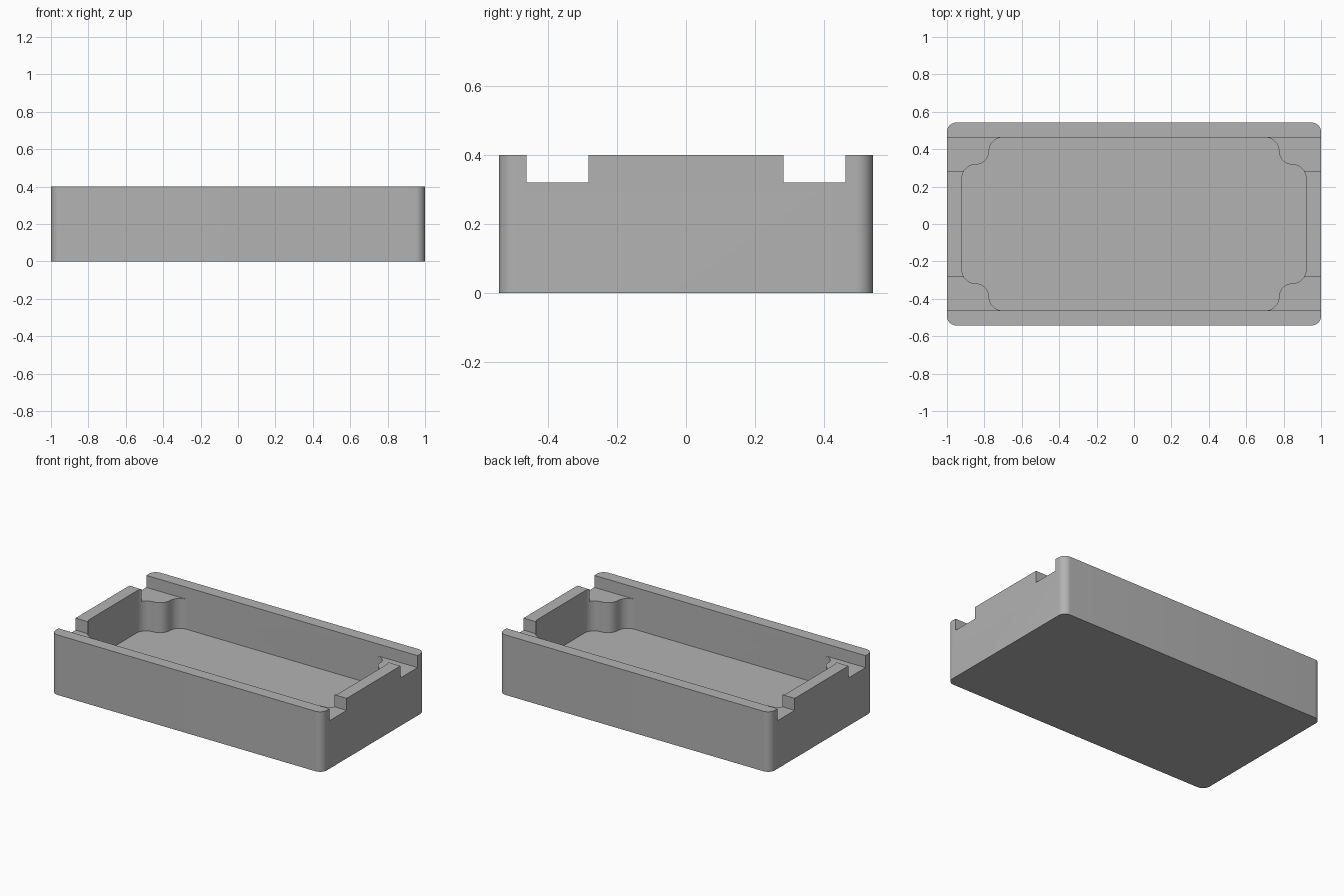
import bpy
import bmesh
from math import cos, sin, pi
from mathutils import Vector

old = bpy.data.objects.get("Cube")
if old:
    bpy.data.objects.remove(old, do_unlink=True)

HALF_X, HALF_Y, HEIGHT = 1.0, 0.5425, 0.4
CORNER = 0.05
IN_X, IN_Y, POST = 0.92, 0.4625, 0.0725   # cavity half sizes and corner arc radius
FLOOR, NOTCH_Z, NOTCH_IN = 0.12, 0.32, 0.283

grey = bpy.data.materials.new("plain_grey")
grey.use_nodes = True
colour = (0.45, 0.45, 0.45, 1)
grey.diffuse_color = colour
grey.node_tree.nodes["Principled BSDF"].inputs["Base Color"].default_value = colour


def arc(cx, cy, r, start, end, steps=10):
    """Points along an arc, angles in quarter turns."""
    angles = [(start + (end - start) * i / steps) * pi / 2 for i in range(steps + 1)]
    return [Vector((cx + r * cos(a), cy + r * sin(a))) for a in angles]


def mirrored(quarter):
    """Close a +x +y quarter outline, running counter-clockwise, over both axes."""
    def flip(pts, sx, sy):
        return [Vector((p.x * sx, p.y * sy)) for p in pts]
    back = quarter[::-1]
    loop = quarter + flip(back, -1, 1) + flip(quarter, -1, -1) + flip(back, 1, -1)
    return [p for i, p in enumerate(loop) if (p - loop[i - 1]).length > 1e-5]


def prism(name, outline, z0, z1):
    bm = bmesh.new()
    base = bm.faces.new([bm.verts.new((p.x, p.y, z0)) for p in outline])
    top = bmesh.ops.extrude_face_region(bm, geom=[base])["geom"]
    bmesh.ops.translate(bm, vec=(0, 0, z1 - z0),
                        verts=[g for g in top if isinstance(g, bmesh.types.BMVert)])
    bmesh.ops.recalc_face_normals(bm, faces=bm.faces)
    mesh = bpy.data.meshes.new(name)
    bm.to_mesh(mesh)
    bm.free()
    mesh.materials.append(grey)
    obj = bpy.data.objects.new(name, mesh)
    bpy.context.collection.objects.link(obj)
    return obj


# Rounded outer block
tray = prism("tray", mirrored(arc(HALF_X - CORNER, HALF_Y - CORNER, CORNER, 0, 1)), 0, HEIGHT)

# Cavity with a rounded post bulging into each corner
quarter = (arc(IN_X - POST, IN_Y - 3 * POST, POST, 0, 1)
           + arc(IN_X - POST, IN_Y - POST, POST, 3, 2)
           + arc(IN_X - 3 * POST, IN_Y - POST, POST, 0, 1))
cutters = [prism("cavity_cutter", mirrored(quarter), FLOOR, HEIGHT + 0.1)]

# Strap notches through both end walls
for side, name in ((-1, "front_notch_cutter"), (1, "back_notch_cutter")):
    box = [Vector((x, side * y)) for x, y in
           ((-1.1, NOTCH_IN), (1.1, NOTCH_IN), (1.1, IN_Y), (-1.1, IN_Y))]
    cutters.append(prism(name, box, NOTCH_Z, HEIGHT + 0.1))

# Cut, then bake the result and drop the cutters
bpy.context.view_layer.objects.active = tray
tray.select_set(True)
for cutter in cutters:
    mod = tray.modifiers.new(cutter.name, "BOOLEAN")
    mod.operation = "DIFFERENCE"
    mod.solver = "EXACT"
    mod.object = cutter
    bpy.ops.object.modifier_apply(modifier=mod.name)
for cutter in cutters:
    bpy.data.objects.remove(cutter, do_unlink=True)

bpy.ops.object.shade_smooth_by_angle(angle=pi / 6)
